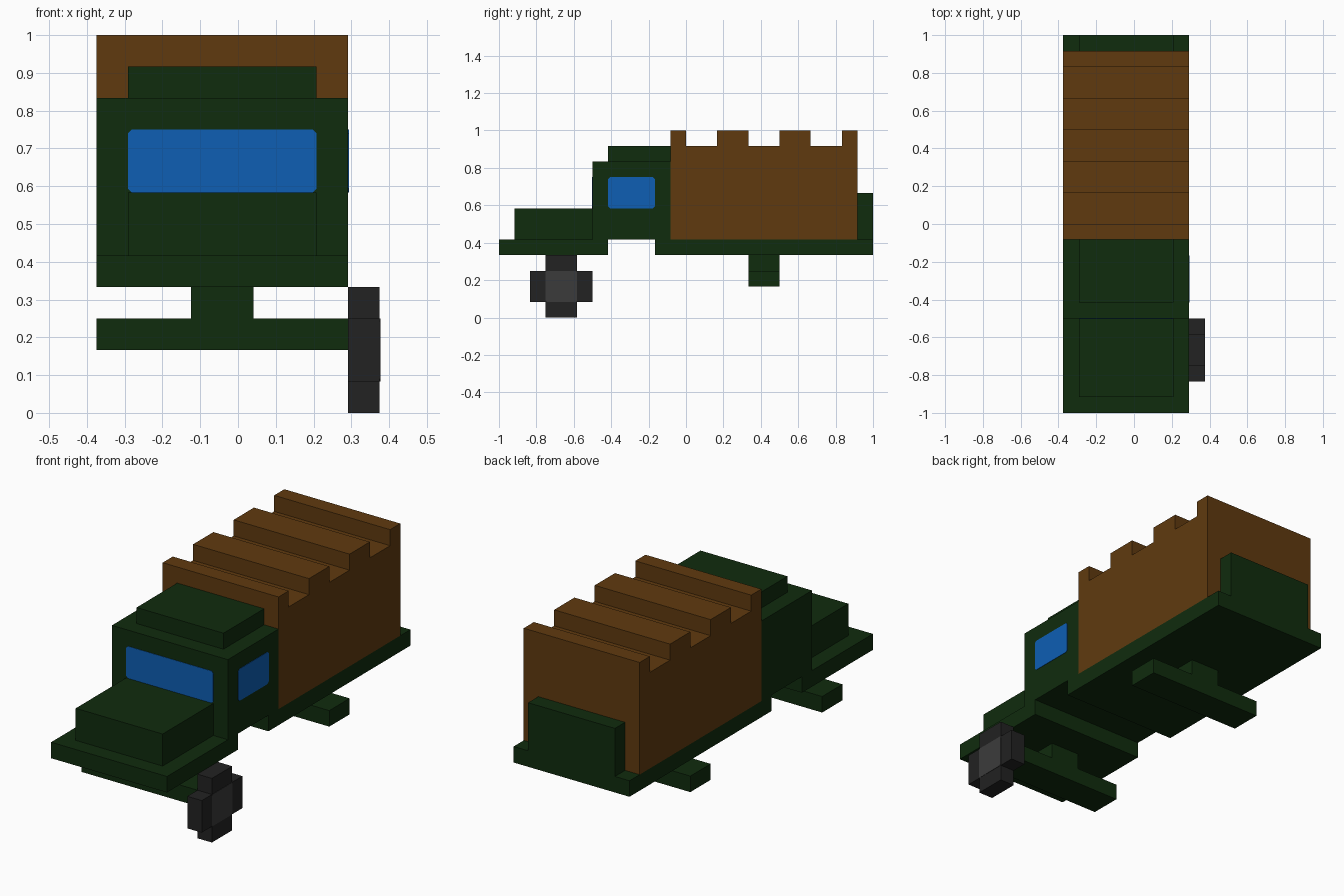
import bpy
import bmesh
from mathutils import Vector

U = 1 / 12          # the whole truck sits on a grid of twelfths
X0, X1 = -4.5, 3.5  # body sides
XC = -0.5           # body centre line

if "Cube" in bpy.data.objects:
    bpy.data.objects.remove(bpy.data.objects["Cube"], do_unlink=True)


def material(name, rgb):
    m = bpy.data.materials.new(name)
    m.use_nodes = True
    m.diffuse_color = (*rgb, 1)
    m.node_tree.nodes["Principled BSDF"].inputs["Base Color"].default_value = (*rgb, 1)
    return m


GREEN = material("dark green paint", (0.0050, 0.0250, 0.0042))
BROWN = material("brown canvas", (0.117, 0.0423, 0.0048))
BLUE = material("blue glass", (0.0044, 0.112, 0.456))
RUBBER = material("black rubber", (0.0160, 0.0160, 0.0160))
HUB = material("grey hub", (0.0437, 0.0437, 0.0437))


def prism(name, profile, start, end, mat, axis="x"):
    """Extrude a (y, z) profile along x, or an (x, z) profile along y, in grid units."""
    bm = bmesh.new()
    if axis == "x":
        co = [(start, a, b) for a, b in profile]
        move = Vector((end - start, 0, 0))
    else:
        co = [(a, start, b) for a, b in profile]
        move = Vector((0, end - start, 0))
    face = bm.faces.new([bm.verts.new(Vector(c) * U) for c in co])
    new = bmesh.ops.extrude_face_region(bm, geom=[face])["geom"]
    bmesh.ops.translate(bm, vec=move * U,
                        verts=[g for g in new if isinstance(g, bmesh.types.BMVert)])
    bmesh.ops.recalc_face_normals(bm, faces=bm.faces)
    mesh = bpy.data.meshes.new(name)
    bm.to_mesh(mesh)
    bm.free()
    mesh.materials.append(mat)
    obj = bpy.data.objects.new(name, mesh)
    bpy.context.collection.objects.link(obj)
    return obj


def box(name, x, y, z, mat):
    return prism(name, [(y[0], z[0]), (y[1], z[0]), (y[1], z[1]), (y[0], z[1])], *x, mat)


def clipped(a0, a1, b0, b1, c=0.12):
    """Rectangle with small clipped corners."""
    return [(a0 + c, b0), (a1 - c, b0), (a1, b0 + c), (a1, b1 - c),
            (a1 - c, b1), (a0 + c, b1), (a0, b1 - c), (a0, b0 + c)]


FULL = (X0, X1)
INSET = (X0 + 1, X1 - 1)

# Chassis, open beneath the cab
box("front_chassis", FULL, (-12, -5), (4, 5), GREEN)
box("rear_chassis", FULL, (-2, 12), (4, 5), GREEN)

# Cab and bonnet
box("bonnet", INSET, (-11, -6), (5, 7), GREEN)
box("cab", FULL, (-6, -1), (5, 10), GREEN)
box("cab_roof", INSET, (-5, -1), (10, 11), GREEN)
box("tailgate", INSET, (11, 12), (5, 8), GREEN)

# Glass plates
prism("windscreen", clipped(*INSET, 7, 9), -6.025, -5.99, BLUE, axis="y")
prism("side_window", clipped(-5, -2, 7, 9), X1 - 0.01, X1 + 0.025, BLUE)

# Canvas cover with raised ribs
cover = [(-1, 5)]
for y0, y1 in ((-1, 0), (2, 4), (6, 8), (10, 11)):
    if y0 > -1:
        cover.append((y0, 11))
    cover += [(y0, 12), (y1, 12)]
    if y1 < 11:
        cover.append((y1, 11))
cover.append((11, 5))
prism("canvas_cover", cover, *FULL, BROWN)

# Axles hung on short posts
for name, y in (("front", (-9, -7)), ("rear", (4, 6))):
    box(name + "_axle", FULL, y, (2, 3), GREEN)
    box(name + "_axle_post", (XC - 1, XC + 1), y, (3, 4), GREEN)

# Single cross-shaped front wheel with hub plate
cross = [(-1, -2), (1, -2), (1, -1), (2, -1), (2, 1), (1, 1),
         (1, 2), (-1, 2), (-1, 1), (-2, 1), (-2, -1), (-1, -1)]
prism("left_front_wheel", [(a - 8, b + 2) for a, b in cross], X1, X1 + 1, RUBBER)
prism("wheel_hub", clipped(-9, -7, 1, 3, 0.08), X1 + 0.99, X1 + 1.02, HUB)
